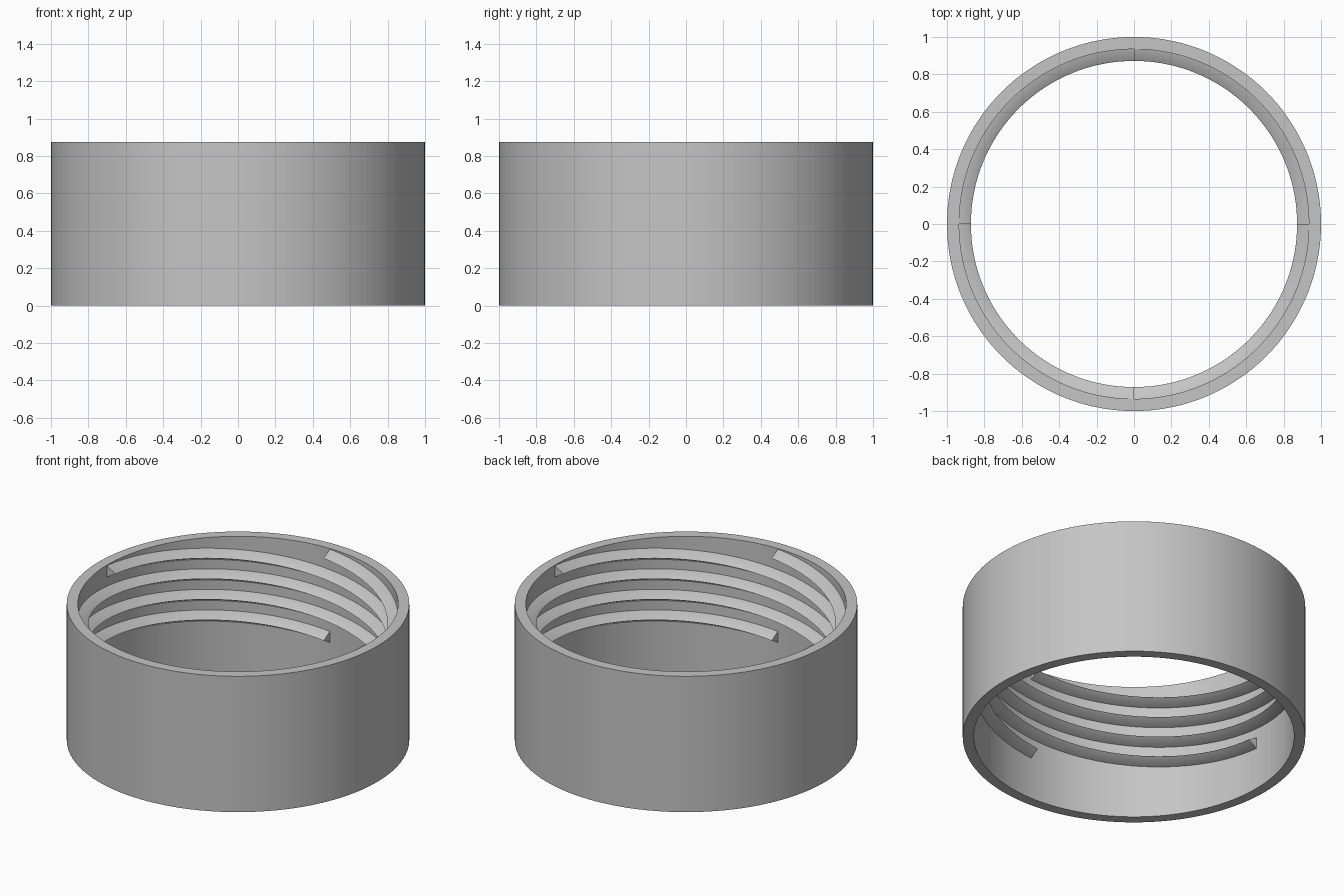
import bpy, bmesh
from math import cos, sin, tau, radians

cube = bpy.data.objects.get("Cube")
if cube:
    bpy.data.objects.remove(cube, do_unlink=True)

SEGMENTS = 144
HEIGHT = 0.875
OUTER, INNER, CREST = 1.0, 0.935, 0.872
STARTS = 4
LEAD = 0.53
THREAD_BOTTOM = 0.305
HALF_WIDTH = 0.036

grey = bpy.data.materials.new("plain grey")
grey.use_nodes = True
colour = (0.56, 0.56, 0.56, 1)
grey.diffuse_color = colour
grey.node_tree.nodes["Principled BSDF"].inputs["Base Color"].default_value = colour


def sweep(name, profile, start, rise, closed):
    """Sweep a (radius, z) profile one full turn round z, climbing by rise."""
    bm = bmesh.new()
    loops = []
    for i in range(SEGMENTS if closed else SEGMENTS + 1):
        t = i / SEGMENTS
        a = start + tau * t
        loops.append([bm.verts.new((r * cos(a), r * sin(a), z + rise * t))
                      for r, z in profile])
    pairs = list(zip(loops, loops[1:]))
    if closed:
        pairs.append((loops[-1], loops[0]))
    n = len(profile)
    for a, b in pairs:
        for j in range(n):
            k = (j + 1) % n
            bm.faces.new((a[j], b[j], b[k], a[k]))
    if not closed:
        bm.faces.new(loops[0])
        bm.faces.new(loops[-1])
    bmesh.ops.recalc_face_normals(bm, faces=bm.faces)
    mesh = bpy.data.meshes.new(name)
    bm.to_mesh(mesh)
    bm.free()
    mesh.materials.append(grey)
    obj = bpy.data.objects.new(name, mesh)
    bpy.context.collection.objects.link(obj)
    bpy.ops.object.select_all(action="DESELECT")
    obj.select_set(True)
    bpy.context.view_layer.objects.active = obj
    bpy.ops.object.shade_smooth_by_angle(angle=radians(30))
    return obj


# Plain cylindrical wall
sweep("ring_wall", [(OUTER, 0), (OUTER, HEIGHT), (INNER, HEIGHT), (INNER, 0)],
      0, 0, True)

# Four triangular threads on the inside, each one full right-handed turn
root = INNER + 0.01
thread = [(root, -HALF_WIDTH), (INNER, -HALF_WIDTH), (CREST, 0),
          (INNER, HALF_WIDTH), (root, HALF_WIDTH)]
for s in range(STARTS):
    sweep(f"inner_thread_{s + 1}", [(r, z + THREAD_BOTTOM) for r, z in thread],
          tau * s / STARTS, LEAD, False)
